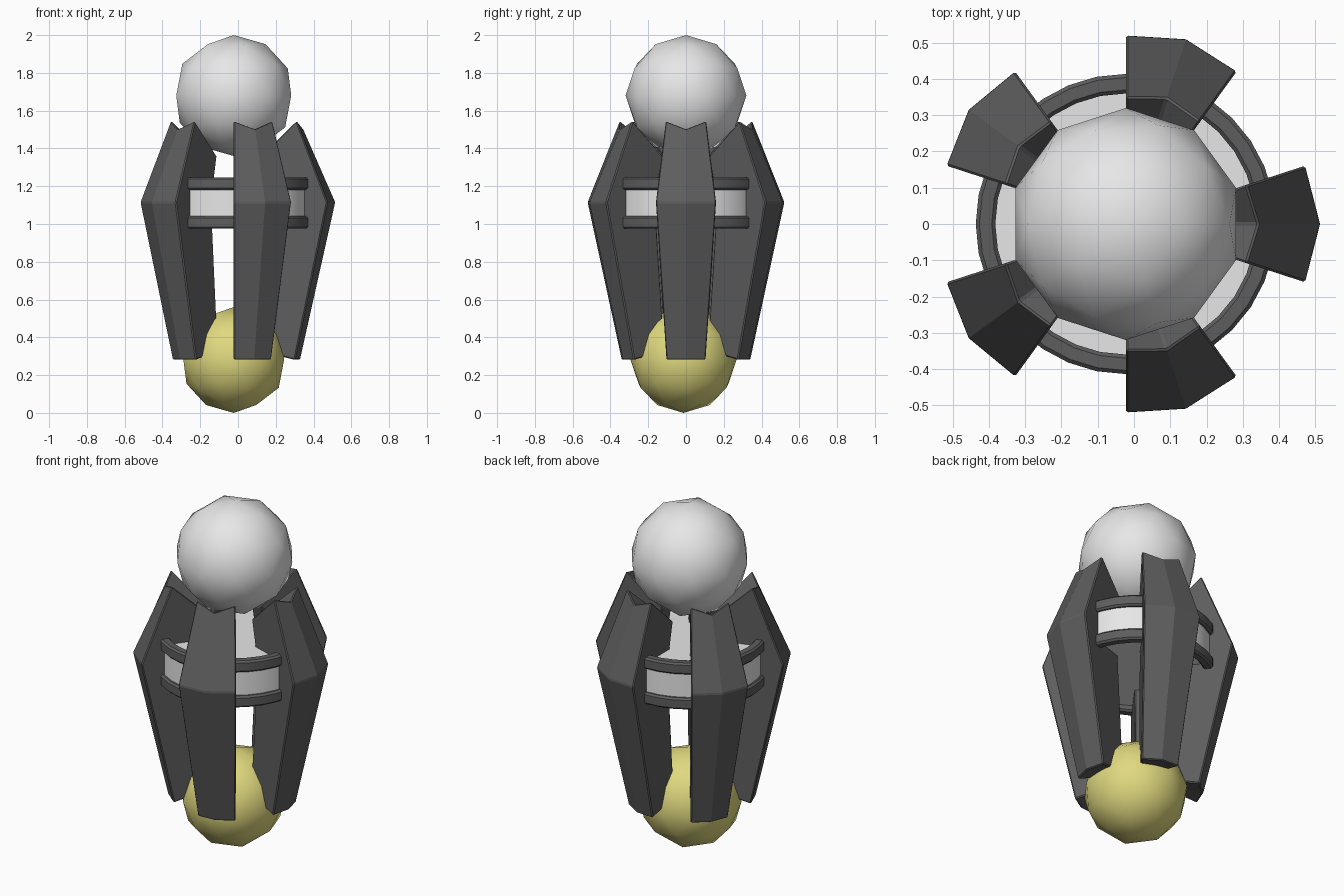
import bpy, bmesh, math

if "Cube" in bpy.data.objects:
    bpy.data.objects.remove(bpy.data.objects["Cube"])

CX = -0.0225  # axis of the five-fold layout


def material(name, rgb):
    m = bpy.data.materials.new(name)
    m.diffuse_color = (*rgb, 1)
    m.use_nodes = True
    m.node_tree.nodes["Principled BSDF"].inputs["Base Color"].default_value = m.diffuse_color
    return m


WHITE = material("white", (0.8, 0.8, 0.8))
DARK = material("dark grey", (0.11, 0.11, 0.11))
YELLOW = material("soft yellow", (0.74, 0.69, 0.21))


def finish(name, bm, mat, loc, angle=None):
    bmesh.ops.recalc_face_normals(bm, faces=bm.faces[:])
    me = bpy.data.meshes.new(name)
    bm.to_mesh(me)
    bm.free()
    me.materials.append(mat)
    ob = bpy.data.objects.new(name, me)
    bpy.context.collection.objects.link(ob)
    ob.location = loc
    if angle is not None:
        bpy.ops.object.select_all(action='DESELECT')
        ob.select_set(True)
        bpy.context.view_layer.objects.active = ob
        bpy.ops.object.shade_smooth_by_angle(angle=math.radians(angle))
    return ob


def ball(name, r, loc, mat):
    bm = bmesh.new()
    bmesh.ops.create_icosphere(bm, subdivisions=2, radius=r)
    finish(name, bm, mat, loc, 60)


def lathe(name, profile, mat, segments=32):
    """Revolve a closed (radius, z) profile around the axis."""
    bm = bmesh.new()
    loops = []
    for i in range(segments):
        a = 2 * math.pi * i / segments
        loops.append([bm.verts.new((r * math.cos(a), r * math.sin(a), z)) for r, z in profile])
    n = len(profile)
    for i in range(segments):
        p, q = loops[i], loops[(i + 1) % segments]
        for j in range(n):
            k = (j + 1) % n
            bm.faces.new((p[j], q[j], q[k], p[k]))
    return finish(name, bm, mat, (CX, 0, 0), 30)


# Closed section of a pillar: (edge radius, middle radius, edge z, middle z)
SECTION = [
    (0.340, 0.350, 0.28, 0.28),     # outer bottom
    (0.521, 0.537, 1.115, 1.115),   # outer waist
    (0.350, 0.366, 1.547, 1.505),   # outer top
    (0.150, 0.155, 1.36, 1.33),     # inner top
    (0.200, 0.205, 1.115, 1.115),   # inner waist
    (0.140, 0.145, 0.33, 0.33),     # inner bottom
]


def pillar(name, centre):
    bm = bmesh.new()
    cols = []
    for off in (-18, 0, 18):
        a = math.radians(centre + off)
        col = []
        for re, rm, ze, zm in SECTION:
            r, z = (re, ze) if off else (rm, zm)
            col.append(bm.verts.new((r * math.cos(a), r * math.sin(a), z)))
        cols.append(col)
    for p, q in zip(cols, cols[1:]):
        for j in range(6):
            k = (j + 1) % 6
            bm.faces.new((p[j], q[j], q[k], p[k]))
    for c in (cols[0], cols[2]):   # side walls, split at the waist
        bm.faces.new((c[0], c[1], c[4], c[5]))
        bm.faces.new((c[1], c[2], c[3], c[4]))
    ob = finish(name, bm, DARK, (CX, 0, 0))
    bev = ob.modifiers.new("edge", 'BEVEL')
    bev.width = 0.006
    bev.segments = 1


# Balls at top and bottom
ball("top_ball", 0.32, (CX, 0, 1.68), WHITE)
ball("bottom_ball", 0.28, (CX, -0.013, 0.28), YELLOW)

# Five pillars around the axis
for i in range(5):
    pillar(f"pillar_{i + 1}", 72 * i)

# Light drum between the pillars
bm = bmesh.new()
bmesh.ops.create_cone(bm, cap_ends=True, segments=32, radius1=0.395, radius2=0.395, depth=0.2)
finish("drum", bm, WHITE, (CX, 0, 1.11), 30)

# Dark rings on the drum's rims, with softened edges
for name, z0 in (("lower_ring", 0.975), ("upper_ring", 1.18)):
    a, b, z1, c = 0.36, 0.414, z0 + 0.067, 0.01
    lathe(name, [(a + c, z0), (b - c, z0), (b, z0 + c), (b, z1 - c),
                 (b - c, z1), (a + c, z1), (a, z1 - c), (a, z0 + c)], DARK)
